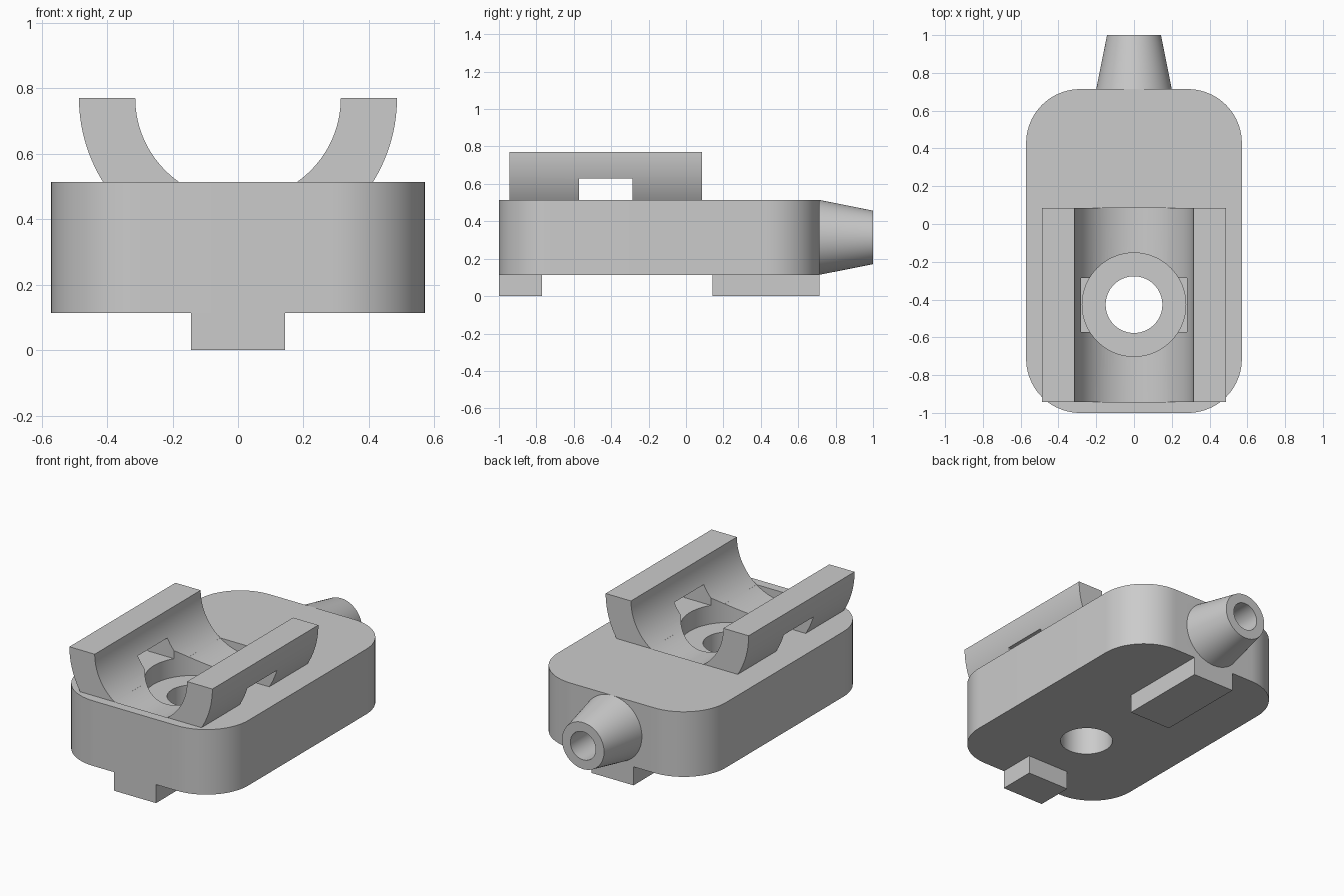
import bpy, bmesh
from math import sin, cos, asin, pi
from mathutils import Matrix, Vector

cube = bpy.data.objects.get("Cube")
if cube:
    bpy.data.objects.remove(cube)

grey = bpy.data.materials.new("plain grey")
grey.use_nodes = True
grey.diffuse_color = (0.6, 0.6, 0.6, 1)
grey.node_tree.nodes["Principled BSDF"].inputs["Base Color"].default_value = (0.6, 0.6, 0.6, 1)

TOP, BASE = 0.514, 0.114      # body top and underside
HOLE_Y = -0.427               # screw hole position
RIM = 0.771                   # cradle axis height
FRONT, BACK = -0.943, 0.086   # cradle ends


def finish(name, bm):
    bmesh.ops.recalc_face_normals(bm, faces=bm.faces)
    mesh = bpy.data.meshes.new(name)
    bm.to_mesh(mesh)
    bm.free()
    mesh.materials.append(grey)
    ob = bpy.data.objects.new(name, mesh)
    bpy.context.collection.objects.link(ob)
    return ob


def prism(name, points, direction):
    """Extrude a closed outline along a direction."""
    bm = bmesh.new()
    face = bm.faces.new([bm.verts.new(p) for p in points])
    new = bmesh.ops.extrude_face_region(bm, geom=[face], use_keep_orig=True)["geom"]
    bmesh.ops.translate(bm, vec=direction, verts=[v for v in new if isinstance(v, bmesh.types.BMVert)])
    return finish(name, bm)


def box(name, x0, x1, y0, y1, z0, z1):
    return prism(name, [(x0, y0, z0), (x1, y0, z0), (x1, y1, z0), (x0, y1, z0)], (0, 0, z1 - z0))


def cone(name, start, end, r1, r2):
    """Cylinder or frustum between two points."""
    a, b = Vector(start), Vector(end)
    turn = (b - a).to_track_quat('Z', 'Y').to_matrix().to_4x4()
    bm = bmesh.new()
    bmesh.ops.create_cone(bm, cap_ends=True, segments=96, radius1=r1, radius2=r2,
                          depth=(b - a).length, matrix=Matrix.Translation((a + b) / 2) @ turn)
    return finish(name, bm)


def activate(ob):
    bpy.ops.object.select_all(action='DESELECT')
    ob.select_set(True)
    bpy.context.view_layer.objects.active = ob


def cut(ob, *cutters):
    activate(ob)
    for c in cutters:
        mod = ob.modifiers.new("cut", 'BOOLEAN')
        mod.operation, mod.solver, mod.object = 'DIFFERENCE', 'EXACT', c
        bpy.ops.object.modifier_apply(modifier=mod.name)


# Rounded rectangular body
R = 0.286
outline = []
for k, (cx, cy) in enumerate([(0.571 - R, 0.714 - R), (R - 0.571, 0.714 - R),
                              (R - 0.571, R - 1), (0.571 - R, R - 1)]):
    for i in range(21):
        a = (k + i / 20) * pi / 2
        outline.append((cx + R * cos(a), cy + R * sin(a), BASE))
body = prism("body", outline, (0, 0, TOP - BASE))

# Cradle walls: ring segments between the rim and the body top
cradle = []
for side, s in (("left", 1), ("right", -1)):
    profile = []
    for radius, order in ((0.486, 1), (0.314, -1)):
        low = asin((RIM - TOP) / radius)
        arc = [(s * radius * cos(low * i / 24), FRONT, RIM - radius * sin(low * i / 24)) for i in range(25)]
        profile += arc[::order]
    cradle.append(prism(side + "_cradle_wall", profile, (0, BACK - FRONT, 0)))

# Hose nozzle at the back
nozzle = cone("nozzle", (0, 0.714, 0.314), (0, 1, 0.314), 0.2, 0.143)

# Locating keys underneath
front_key = box("front_key", -0.143, 0.143, -1, -0.771, 0, BASE)
back_key = box("back_key", -0.143, 0.143, 0.143, 0.714, 0, BASE)

# Cutters: trough, screw hole with counterbore, side windows, nozzle bore
trough = cone("trough_cutter", (0, FRONT, RIM), (0, BACK, RIM), 0.314, 0.314)
counterbore = cone("counterbore_cutter", (0, HOLE_Y, 0.4), (0, HOLE_Y, 1), 0.274, 0.274)
hole = cone("hole_cutter", (0, HOLE_Y, -0.1), (0, HOLE_Y, 1), 0.15, 0.15)
window = box("window_cutter", -0.7, 0.7, -0.573, -0.286, 0.4, 0.629)
bore = cone("bore_cutter", (0, 0.2, 0.314), (0, 1.1, 0.314), 0.086, 0.086)

cut(body, trough, counterbore, hole, bore)
cut(nozzle, bore)
for wall in cradle:
    cut(wall, window, counterbore)

for c in (trough, counterbore, hole, window, bore):
    bpy.data.objects.remove(c)

for ob in [body, nozzle] + cradle:
    activate(ob)
    bpy.ops.object.shade_smooth_by_angle(angle=0.5)
